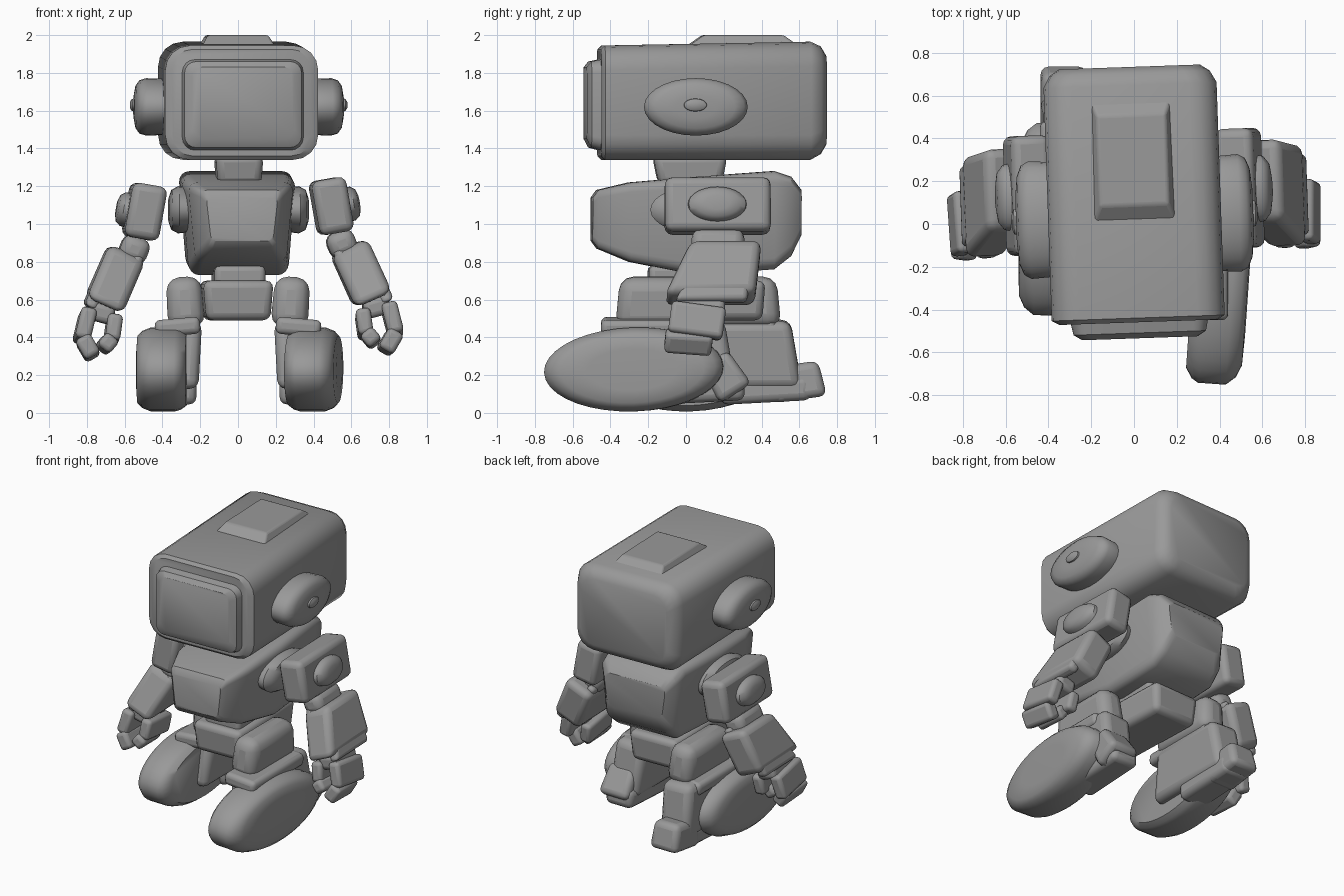
import bpy, bmesh, math
from mathutils import Matrix, Euler, Vector

if "Cube" in bpy.data.objects:
    bpy.data.objects.remove(bpy.data.objects["Cube"])

grey = bpy.data.materials.new("matte_grey")
grey.diffuse_color = (0.32, 0.32, 0.32, 1)
grey.use_nodes = True
grey.node_tree.nodes["Principled BSDF"].inputs["Base Color"].default_value = grey.diffuse_color


def finish(name, bm, bevel=0.0, angle=35):
    bmesh.ops.recalc_face_normals(bm, faces=bm.faces)
    bm.transform(pose)
    me = bpy.data.meshes.new(name)
    bm.to_mesh(me)
    bm.free()
    me.materials.append(grey)
    ob = bpy.data.objects.new(name, me)
    bpy.context.collection.objects.link(ob)
    bpy.ops.object.select_all(action='DESELECT')
    ob.select_set(True)
    bpy.context.view_layer.objects.active = ob
    if bevel:
        mod = ob.modifiers.new("soft_edges", 'BEVEL')
        mod.width = bevel
        mod.segments = 3
        mod.limit_method = 'ANGLE'
        mod.angle_limit = math.radians(30)
    bpy.ops.object.shade_smooth_by_angle(angle=math.radians(angle))
    return ob


def box(name, loc, size, rot=(0, 0, 0), bevel=0.03, top=(1, 1), shear=0.0):
    """Rounded block; top scales the upper face, shear slides it along y."""
    bm = bmesh.new()
    bmesh.ops.create_cube(bm, size=1)
    for v in bm.verts:
        up = v.co.z > 0
        v.co = Vector((v.co.x * size[0], v.co.y * size[1], v.co.z * size[2]))
        if up:
            v.co.x *= top[0]
            v.co.y = v.co.y * top[1] + shear
    m = Matrix.Translation(loc) @ Euler([math.radians(a) for a in rot]).to_matrix().to_4x4()
    bm.transform(m)
    return finish(name, bm, bevel)


def skin(bm, rings):
    """Join equal rings of points and cap both ends."""
    rows = [[bm.verts.new(p) for p in r] for r in rings]
    n = len(rows[0])
    for a, b in zip(rows, rows[1:]):
        for i in range(n):
            bm.faces.new((a[i], a[(i + 1) % n], b[(i + 1) % n], b[i]))
    bm.faces.new(rows[0])
    bm.faces.new(rows[-1][::-1])


def loft(name, sections, taper=1.0, cx=0.0):
    """Rounded rectangles (y, half width, low z, high z, radius) along y."""
    rings = []
    for y, hx, lo, hi, r in sections:
        ring = []
        mid, hz = (lo + hi) / 2, (hi - lo) / 2
        for q, (sx, sz) in enumerate(((1, 1), (-1, 1), (-1, -1), (1, -1))):
            for k in range(5):
                a = math.radians(90 * q + 22.5 * k)
                x = sx * (hx - r) + r * math.cos(a)
                z = sz * (hz - r) + r * math.sin(a)
                t = taper + (1 - taper) * (z + hz) / (2 * hz)
                ring.append((cx + x * t, y, mid + z))
        rings.append(ring)
    bm = bmesh.new()
    skin(bm, rings)
    return finish(name, bm)


def disc(name, loc, profile, ry, rz, side=1, rot=(0, 0, 0), n=28):
    """Oval disc along x; profile is (x offset, radius factor)."""
    bm = bmesh.new()
    skin(bm, [[(side * x, f * ry * math.cos(2 * math.pi * i / n),
                f * rz * math.sin(2 * math.pi * i / n)) for i in range(n)]
              for x, f in profile])
    m = Matrix.Translation(loc) @ Euler([math.radians(a) for a in rot]).to_matrix().to_4x4()
    bm.transform(m)
    return finish(name, bm, angle=40)


# Upper body is turned very slightly about the vertical axis
pivot = Matrix.Translation((0, 0.12, 0))
turned = pivot @ Matrix.Rotation(math.radians(2), 4, 'Z') @ pivot.inverted()
straight = Matrix.Identity(4)
pose = turned

# Head, screen and top hatch
loft("head", [(-0.46, 0.37, 1.36, 1.925, 0.11), (-0.44, 0.405, 1.34, 1.945, 0.13),
              (0.65, 0.405, 1.34, 1.965, 0.13), (0.705, 0.375, 1.37, 1.94, 0.12),
              (0.735, 0.33, 1.42, 1.89, 0.10)])
loft("screen", [(-0.44, 0.325, 1.385, 1.875, 0.07), (-0.51, 0.31, 1.405, 1.86, 0.06),
                (-0.535, 0.27, 1.45, 1.83, 0.05)], cx=0.005)
box("top_hatch", (0, 0.3, 1.965), (0.40, 0.62, 0.07), bevel=0.012, top=(0.8, 0.68))

# Neck, torso, waist and pelvis
box("neck", (0, 0.02, 1.285), (0.23, 0.33, 0.16), bevel=0.04, top=(1.1, 1.2))
loft("torso", [(-0.50, 0.19, 0.91, 1.14, 0.03), (-0.47, 0.22, 0.87, 1.18, 0.04),
               (-0.30, 0.28, 0.80, 1.22, 0.05), (0.05, 0.305, 0.73, 1.25, 0.06),
               (0.46, 0.305, 0.76, 1.28, 0.06), (0.55, 0.29, 0.83, 1.25, 0.06),
               (0.605, 0.24, 0.94, 1.18, 0.05)], taper=0.86)
box("waist", (0, 0.05, 0.71), (0.27, 0.5, 0.14), bevel=0.03)
box("pelvis", (-0.01, 0.08, 0.595), (0.34, 0.64, 0.21), bevel=0.04, top=(1.1, 1.05))

for s, side in ((1, "right"), (-1, "left")):
    pose = turned
    dz = 0 if s > 0 else -0.03

    # Ear pods
    disc(side + "_ear", (s * 0.40, 0.035, 1.62),
         [(0, 0.98), (0.09, 1), (0.125, 0.93), (0.145, 0.75), (0.155, 0.4)], 0.275, 0.152, s)
    disc(side + "_ear_knob", (s * 0.54, 0.03, 1.63),
         [(0, 1), (0.025, 0.9), (0.035, 0.5)], 0.065, 0.036, s)

    # Shoulder socket and arm
    disc(side + "_shoulder_disc", (s * 0.27, 0.05, 1.075),
         [(0, 0.95), (0.05, 1), (0.085, 0.85), (0.10, 0.5)], 0.25, 0.125, s)
    box(side + "_upper_arm", (s * 0.495, 0.15, 1.095 + dz), (0.185, 0.56, 0.29),
        (0, -s * 10, 0), 0.04)
    disc(side + "_arm_cap", (s * 0.56, 0.145, 1.10 + dz),
         [(0, 1), (0.05, 0.95), (0.075, 0.75), (0.085, 0.4)], 0.16, 0.095, s, (0, -s * 10, 0))
    box(side + "_elbow", (s * 0.55, 0.15, 0.895 + dz), (0.15, 0.28, 0.14), (0, -s * 22, 0), 0.05)
    box(side + "_forearm", (s * 0.65, 0.10, 0.74 + dz), (0.21, 0.48, 0.31),
        (0, -s * 24, 0), 0.045, (1, 0.78), 0.09)
    for part, off, w in (("outer", 0.10, 0.07), ("inner", -0.09, 0.06)):
        box(f"{side}_{part}_forearm_plate", (s * (0.65 + off * 0.91), 0.105, 0.735 - off * 0.41 + dz),
            (w, 0.38, 0.23), (0, -s * 24, 0), 0.025, (1, 0.8), 0.07)
    box(side + "_wrist", (s * 0.73, 0.055, 0.56 + dz), (0.14, 0.25, 0.10), (0, -s * 15, 0), 0.03)
    box(side + "_outer_finger", (s * 0.815, 0.03, 0.49 + dz), (0.085, 0.29, 0.17),
        (-8, -s * 14, 0), 0.025)
    box(side + "_outer_fingertip", (s * 0.80, -0.015, 0.375 + dz), (0.09, 0.25, 0.12),
        (-5, s * 30, 0), 0.025)
    box(side + "_inner_finger", (s * 0.665, 0.035, 0.47 + dz), (0.08, 0.28, 0.14),
        (-8, -s * 8, 0), 0.025)
    box(side + "_inner_fingertip", (s * 0.70, -0.015, 0.395 + dz), (0.085, 0.24, 0.085),
        (-5, -s * 40, 0), 0.025)

    # Legs in a stride, right one forward
    pose = straight
    dy = 0 if s > 0 else 0.35
    box(side + "_thigh", (s * 0.28, -0.11 + dy, 0.585), (0.20, 0.53, 0.27),
        (0, s * 4, 0), 0.07, (0.92, 0.9))
    box(side + "_knee_pad", (s * 0.32, -0.16 + dy, 0.455), (0.24, 0.58, 0.09), (0, s * 5, 0), 0.03)
    box(side + "_shin", (s * 0.315, -0.08 + dy, 0.31), (0.23, 0.69, 0.36),
        (0, -s * 3, 0), 0.05, (1, 0.82))
    foot_y, foot_r = (-0.265, 0.475) if s > 0 else (0.02, 0.45)
    disc(side + "_foot", (s * 0.272, foot_y, 0.23),
         [(0, 0.86), (0.03, 0.96), (0.06, 1), (0.19, 1), (0.235, 0.92), (0.26, 0.8), (0.265, 0.5)],
         foot_r, 0.222, s, (2, 0, -4 if s > 0 else -1), 36)
    if s > 0:
        box("right_heel", (0.35, 0.205, 0.195), (0.23, 0.20, 0.22), (32, 0, 0), 0.04, (0.9, 0.85))
    else:
        box("left_heel", (-0.33, 0.59, 0.165), (0.22, 0.29, 0.19), (8, 0, 0), 0.04, (0.9, 0.85))
    box(side + "_sole", (s * 0.325, 0.07 + dy, 0.12), (0.21, 0.48, 0.13), (3, 0, 0), 0.04)
